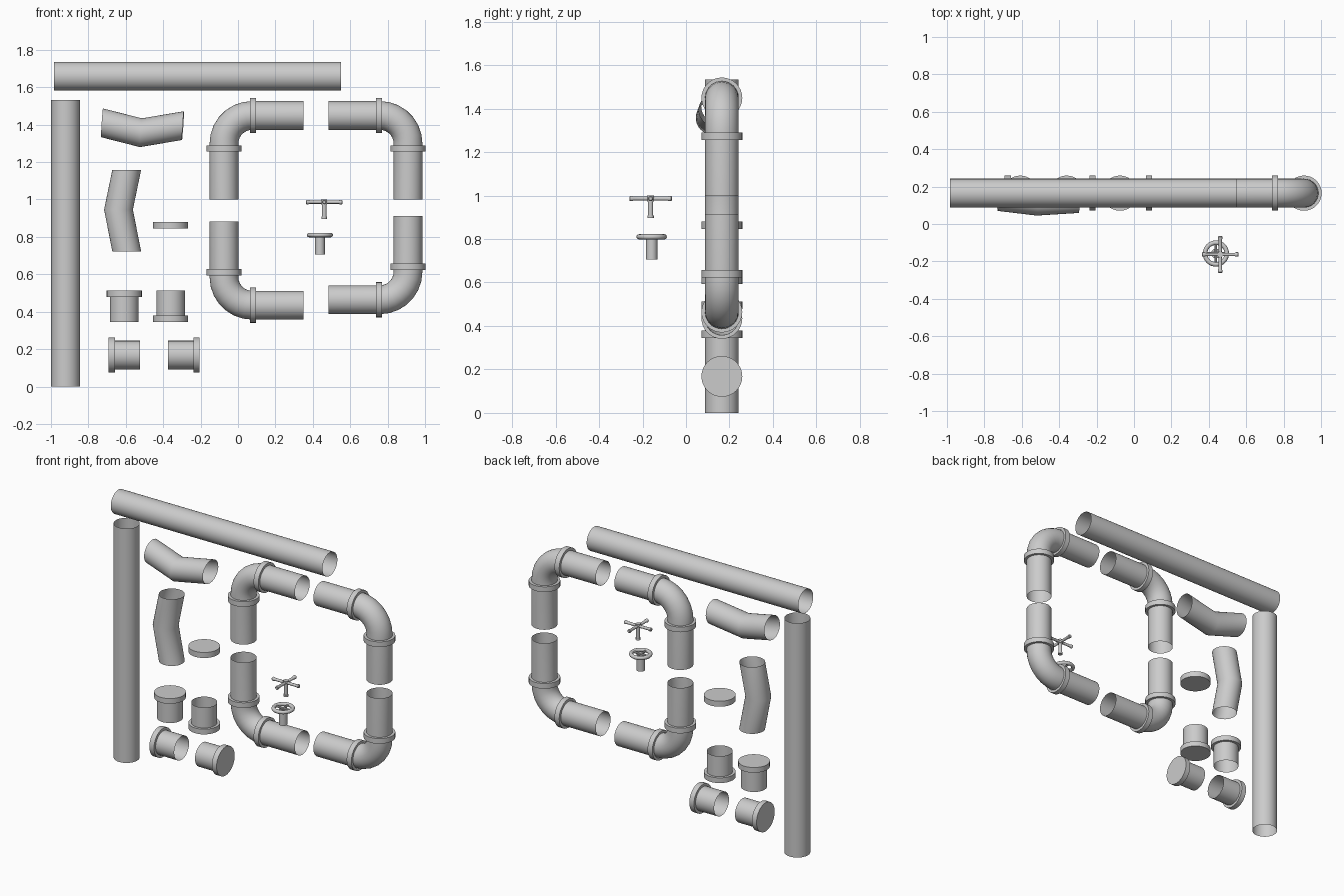
import bpy, math
from mathutils import Vector

if "Cube" in bpy.data.objects:
    bpy.data.objects.remove(bpy.data.objects["Cube"])

Y = 0.165      # depth of the pipe row
R = 0.077      # pipe radius
F = 0.094      # flange radius
W = 0.017      # half flange thickness


def loft(name, rings, sides=32, caps=False):
    """Skin circles given as (centre, axis, radius)."""
    verts, faces = [], []
    for c, n, r in rings:
        n = Vector(n).normalized()
        u = Vector((1, 0, 0)) if abs(n.y) > 0.9 else Vector((0, 1, 0))
        u = (u - n * u.dot(n)).normalized()
        v = n.cross(u)
        for i in range(sides):
            a = 2 * math.pi * i / sides
            verts.append(Vector(c) + r * (math.cos(a) * u + math.sin(a) * v))
    for k in range(len(rings) - 1):
        for i in range(sides):
            j = (i + 1) % sides
            a, b = k * sides, (k + 1) * sides
            faces.append((a + i, a + j, b + j, b + i))
    if caps:
        faces.append(tuple(reversed(range(sides))))
        faces.append(tuple(range(len(verts) - sides, len(verts))))
    me = bpy.data.meshes.new(name)
    me.from_pydata([tuple(v) for v in verts], [], faces)
    ob = bpy.data.objects.new(name, me)
    bpy.context.collection.objects.link(ob)
    smooth(ob)
    return ob


def smooth(ob):
    bpy.ops.object.select_all(action='DESELECT')
    ob.select_set(True)
    bpy.context.view_layer.objects.active = ob
    bpy.ops.object.shade_smooth_by_angle(angle=math.radians(35))


def tube(name, a, b, r, caps=False, sides=32):
    n = Vector(b) - Vector(a)
    return loft(name, [(a, n, r), (b, n, r)], sides, caps)


def flange(name, c, axis):
    """Flat collar around a pipe."""
    c, n = Vector(c), Vector(axis)
    a, b = c - n * W, c + n * W
    loft(name, [(a, n, R), (a, n, F), (b, n, F), (b, n, R)])


# Long straight pipes
tube("tall_pipe", (-0.922, Y, 0), (-0.922, Y, 1.533), R)
tube("long_pipe", (-0.983, Y, 1.659), (0.55, Y, 1.659), R)


# Elbows: corner position plus horizontal and vertical directions
def elbow(name, cx, cz, sx, sz, bend=0.15, steps=7):
    rings = [((cx, Y, cz + sz * 0.448), (0, 0, -sz), R)]
    for i in range(steps + 1):
        a = math.pi / 2 * i / steps
        p = (cx + sx * bend * (1 - math.cos(a)), Y,
             cz + sz * bend * (1 - math.sin(a)))
        rings.append((p, (sx * math.sin(a), 0, -sz * math.cos(a)), R))
    rings.append(((cx + sx * 0.425, Y, cz), (sx, 0, 0), R))
    loft(name, rings)
    flange(name + "_upright_flange", (cx, Y, cz + sz * 0.176), (0, 0, 1))
    flange(name + "_level_flange", (cx + sx * 0.155, Y, cz), (1, 0, 0))


elbow("elbow_top_left", -0.075, 1.449, 1, -1)
elbow("elbow_top_right", 0.909, 1.449, -1, -1)
elbow("elbow_bottom_left", -0.075, 0.435, 1, 1)
elbow("elbow_bottom_right", 0.909, 0.464, -1, 1)

# Slightly bent pipes
loft("bent_pipe_upright", [((-0.595, Y, 0.722), (0, 0, 1), R),
                           ((-0.639, Y, 0.946), (0, 0, 1), R),
                           ((-0.595, Y, 1.158), (0, 0, 1), R)])
tilt = (1, -0.025, -0.065)
loft("bent_pipe_level", [((-0.727, 0.147, 1.41), tilt, R),
                         ((-0.519, 0.122, 1.357), tilt, R),
                         ((-0.294, 0.136, 1.395), tilt, R)])


# End caps: solid disc with an open stub
def end_cap(name, outer, direction, length=0.168):
    o, d = Vector(outer), Vector(direction)
    tube(name + "_disc", o, o + d * 2 * W, F, True)
    tube(name + "_stub", o + d * 2 * W, o + d * length, R)


end_cap("cap_down", (-0.608, Y, 0.513), (0, 0, -1))
end_cap("cap_up", (-0.36, Y, 0.345), (0, 0, 1))
end_cap("cap_right", (-0.692, Y, 0.168), (1, 0, 0))
end_cap("cap_left", (-0.205, Y, 0.168), (-1, 0, 0))
tube("loose_disc", (-0.36, Y, 0.845), (-0.36, Y, 0.881), F, True)

# Cross-shaped valve handle
hx, hy, hz = 0.461, -0.163, 0.986
tube("cross_stem", (hx, hy, 0.897), (hx, hy, hz), 0.012, True, 16)
tube("cross_foot", (hx, hy, 0.897), (hx, hy, 0.909), 0.015, True, 16)
tube("cross_hub", (hx, hy, hz - 0.014), (hx, hy, hz + 0.014), 0.016, True, 16)
for nm, d in (("x", Vector((1, 0, 0))), ("y", Vector((0, 1, 0)))):
    c = Vector((hx, hy, hz))
    prof = [(-0.098, 0.008), (-0.094, 0.012), (-0.084, 0.012), (-0.078, 0.009),
            (0.078, 0.009), (0.084, 0.012), (0.094, 0.012), (0.098, 0.008)]
    loft("cross_bar_" + nm, [(c + d * t, d, r) for t, r in prof], 12, True)

# Round valve wheel
wx, wy, wz = 0.438, -0.158, 0.81
bpy.ops.mesh.primitive_torus_add(location=(wx, wy, wz), major_radius=0.058,
                                 minor_radius=0.012, major_segments=32, minor_segments=12)
bpy.context.object.name = "wheel_rim"
smooth(bpy.context.object)
tube("wheel_stem", (wx, wy, 0.706), (wx, wy, wz - 0.004), 0.026, True, 24)
tube("wheel_spoke_x", (wx - 0.055, wy, wz), (wx + 0.055, wy, wz), 0.007, True, 10)
tube("wheel_spoke_y", (wx, wy - 0.055, wz), (wx, wy + 0.055, wz), 0.007, True, 10)
